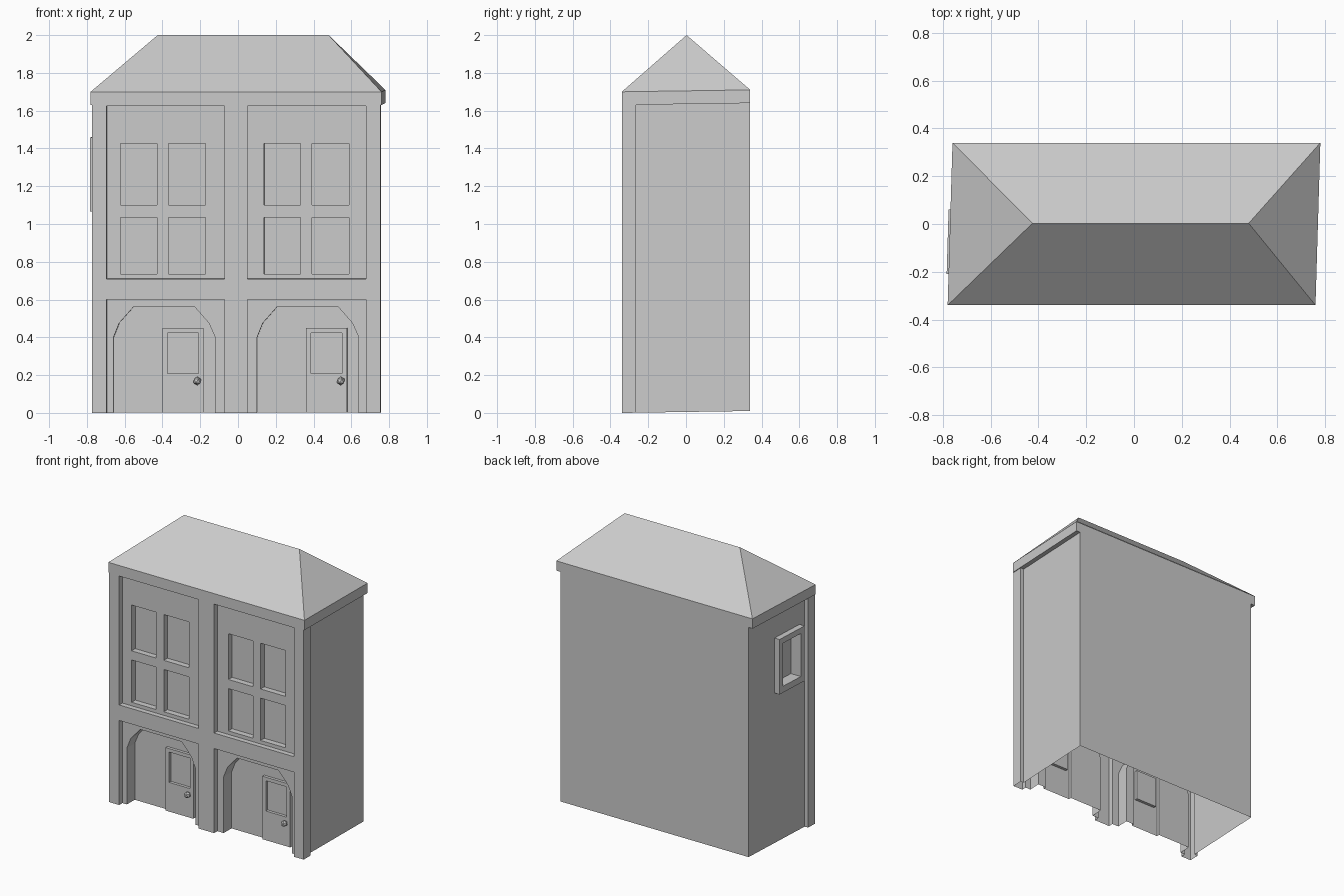
import bpy, bmesh
from mathutils import Vector, Matrix

if "Cube" in bpy.data.objects:
    bpy.data.objects.remove(bpy.data.objects["Cube"])

parts = []


def finish(name, bm):
    # slight lean of the whole building: x and z drift with depth
    for v in bm.verts:
        v.co.x += 0.03 * v.co.y
        v.co.z += 0.015 * v.co.y + 0.005
    me = bpy.data.meshes.new(name)
    bm.to_mesh(me)
    bm.free()
    ob = bpy.data.objects.new(name, me)
    bpy.context.collection.objects.link(ob)
    return ob


def pos(axis, u, v, d):
    return Vector((u, d, v)) if axis == 'y' else Vector((d, u, v))


def face(bm, pts, outward):
    f = bm.faces.new([bm.verts.new(p) for p in pts])
    f.normal_update()
    if f.normal.dot(Vector(outward)) < 0:
        f.normal_flip()


def fill(bm, outline, holes, d, axis='y'):
    """Flat sheet with holes, facing -y or -x."""
    n = Vector((0, -1, 0)) if axis == 'y' else Vector((-1, 0, 0))
    edges = []
    for loop in [outline] + holes:
        vs = [bm.verts.new(pos(axis, u, v, d)) for u, v in loop]
        edges += [bm.edges.new((vs[i - 1], vs[i])) for i in range(len(vs))]
    res = bmesh.ops.triangle_fill(bm, edges=edges, use_beauty=True, normal=n)
    for f in [g for g in res['geom'] if isinstance(g, bmesh.types.BMFace)]:
        f.normal_update()
        if f.normal.dot(n) < 0:
            f.normal_flip()


def rim(bm, loop, d0, d1, axis='y', inward=True):
    """Side walls of a recess or raised block; edges on the ground stay open."""
    c = sum((pos(axis, u, v, d0) for u, v in loop), Vector()) / len(loop)
    for a, b in zip(loop, loop[1:] + loop[:1]):
        if a[1] == 0 and b[1] == 0:
            continue
        pts = [pos(axis, *a, d0), pos(axis, *b, d0), pos(axis, *b, d1), pos(axis, *a, d1)]
        to_c = c - (pts[0] + pts[1]) / 2
        face(bm, pts, to_c if inward else -to_c)


def rect(u0, u1, v0, v1):
    return [(u0, v0), (u1, v0), (u1, v1), (u0, v1)]


FRONT, PANEL, GLASS, NICHE, DOOR = -0.34, -0.305, -0.265, -0.22, -0.24
EAVE, BAND, WALL, PIL, ROOF = 1.70, 1.63, 0.738, 0.764, 0.77
BACK = 0.338
spans = [(-0.685, -0.06), (0.06, 0.688)]

# facade frame: pilasters, mid band and top band
bm = bmesh.new()
outline = [(-PIL, 0)]
for a, b in spans:
    outline += [(a, 0), (a, 0.6), (b, 0.6), (b, 0)]
outline += [(PIL, 0), (PIL, BAND), (ROOF, BAND), (ROOF, EAVE),
            (-ROOF, EAVE), (-ROOF, BAND), (-PIL, BAND)]
uppers = [rect(a, b, 0.71, 1.625) for a, b in spans]
fill(bm, outline, uppers, FRONT)
for loop in uppers + [rect(a, b, 0, 0.6) for a, b in spans]:
    rim(bm, loop, FRONT, PANEL)
for s in (-1, 1):
    # pilaster side and return, end band and its soffit
    face(bm, [(s*PIL, FRONT, 0), (s*PIL, -0.265, 0), (s*PIL, -0.265, BAND), (s*PIL, FRONT, BAND)], (s, 0, 0))
    face(bm, [(s*PIL, -0.265, 0), (s*WALL, -0.265, 0), (s*WALL, -0.265, BAND), (s*PIL, -0.265, BAND)], (0, 1, 0))
    face(bm, [(s*ROOF, FRONT, BAND), (s*ROOF, BACK, BAND), (s*ROOF, BACK, EAVE), (s*ROOF, FRONT, EAVE)], (s, 0, 0))
    face(bm, [(s*ROOF, FRONT, BAND), (s*ROOF, BACK, BAND), (s*WALL, BACK, BAND), (s*WALL, FRONT, BAND)], (0, 0, -1))
finish("facade_frame", bm)

# each bay: windows above, arched niche with door below
for i, (a, b) in enumerate(spans):
    o = 0.76 * i
    bm = bmesh.new()
    panes = [rect(x0 + o, x1 + o, z0, z1) for x0, x1 in ((-0.613, -0.42), (-0.36, -0.163))
             for z0, z1 in ((0.735, 1.035), (1.10, 1.425))]
    fill(bm, uppers[i], panes, PANEL)
    for p in panes:
        rim(bm, p, PANEL, GLASS)
        fill(bm, p, [], GLASS)
    finish(f"window_panel_{i}", bm)

    bm = bmesh.new()
    arch = [(x + o, z) for x, z in ((-0.65, 0), (-0.65, 0.40), (-0.62, 0.475), (-0.545, 0.56),
            (-0.22, 0.56), (-0.145, 0.475), (-0.112, 0.40), (-0.112, 0))]
    fill(bm, [(a, 0), (a, 0.6), (b, 0.6), (b, 0)] + arch[::-1], [], PANEL)
    rim(bm, arch, PANEL, NICHE)
    l, r = -0.393 + o, -0.175 + o
    fill(bm, arch + [(r, 0), (r, 0.447), (l, 0.447), (l, 0)], [], NICHE)
    finish(f"arched_niche_{i}", bm)

    bm = bmesh.new()
    leaf = rect(l, r, 0, 0.447)
    light = rect(l + 0.027, r - 0.028, 0.207, 0.422)
    fill(bm, leaf, [light], DOOR)
    rim(bm, leaf, DOOR, NICHE, inward=False)
    rim(bm, light, DOOR, NICHE)
    fill(bm, light, [], NICHE)
    finish(f"door_{i}", bm)

    bm = bmesh.new()
    bmesh.ops.create_icosphere(bm, subdivisions=1, radius=0.023,
                               matrix=Matrix.Translation((-0.208 + o, DOOR - 0.02, 0.168)))
    finish(f"door_knob_{i}", bm)

# side and back walls, open at the bottom
bm = bmesh.new()
outer = rect(-0.21, 0.06, 1.065, 1.455)
fill(bm, rect(-0.265, BACK, 0, BAND), [outer], -WALL, 'x')
face(bm, [(WALL, -0.265, 0), (WALL, BACK, 0), (WALL, BACK, BAND), (WALL, -0.265, BAND)], (1, 0, 0))
face(bm, [(x, BACK, z) for x, z in ((-WALL, 0), (WALL, 0), (WALL, BAND), (ROOF, BAND), (ROOF, EAVE),
     (-ROOF, EAVE), (-ROOF, BAND), (-WALL, BAND))], (0, 1, 0))
finish("walls", bm)

# framed window on the left side
bm = bmesh.new()
inner = rect(-0.17, 0.02, 1.11, 1.415)
fill(bm, outer, [inner], -0.778, 'x')
rim(bm, outer, -0.778, -WALL, 'x', inward=False)
rim(bm, inner, -0.778, -0.70, 'x')
fill(bm, inner, [], -0.70, 'x')
finish("side_window", bm)

# hipped roof
bm = bmesh.new()
A, B, C, D = (-ROOF, -0.34, EAVE), (ROOF, -0.34, EAVE), (ROOF, 0.34, EAVE), (-ROOF, 0.34, EAVE)
L, R = (-0.425, 0.003, 1.995), (0.48, 0.003, 1.995)
face(bm, [A, B, R, L], (0, -1, 1))
face(bm, [C, D, L, R], (0, 1, 1))
face(bm, [B, C, R], (1, 0, 1))
face(bm, [D, A, L], (-1, 0, 1))
finish("roof", bm)
